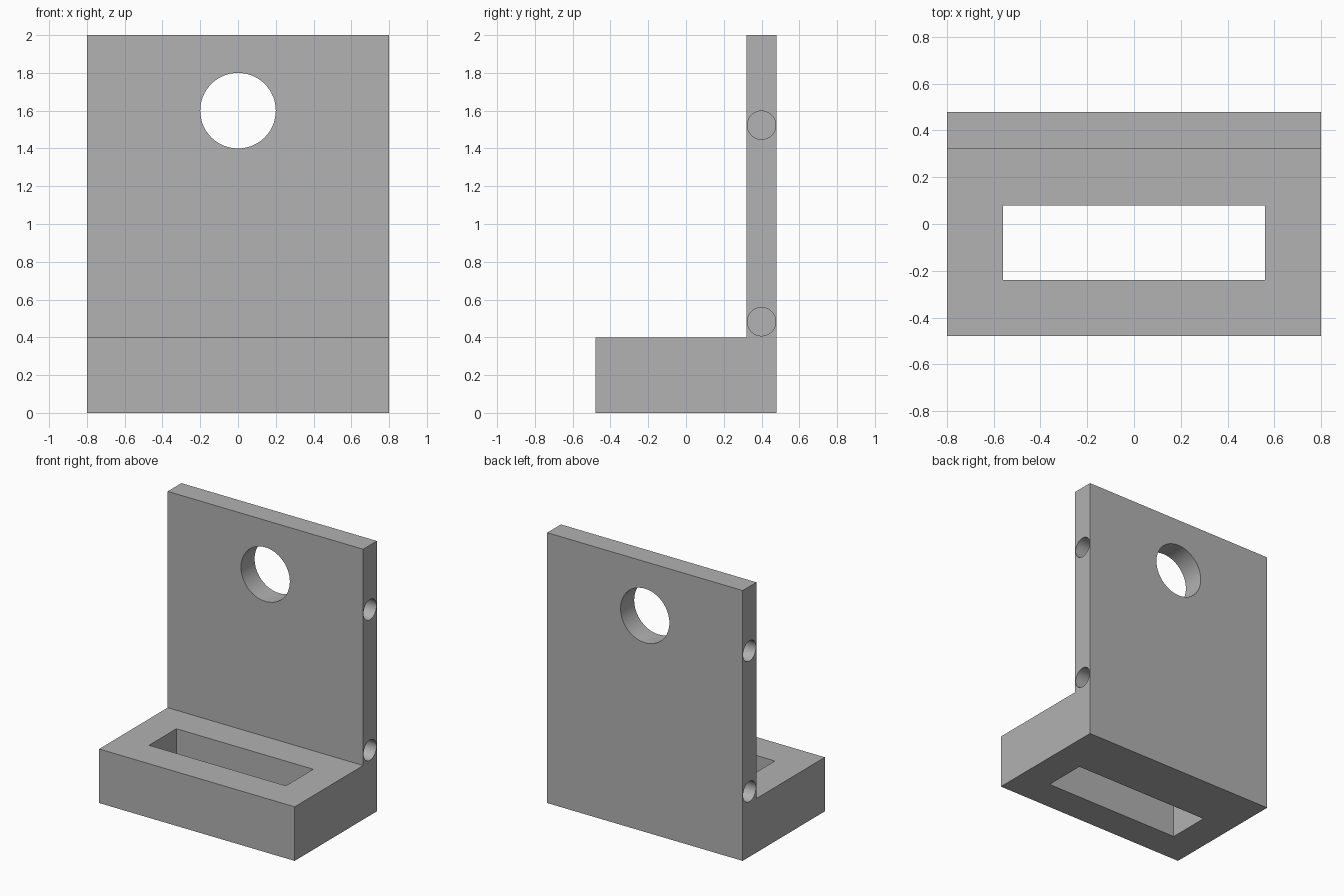
import bpy
import bmesh
from math import radians

default = bpy.data.objects.get("Cube")
if default:
    bpy.data.objects.remove(default, do_unlink=True)

WIDTH = 1.6

# Plain grey finish
grey = bpy.data.materials.new("plain grey")
grey.use_nodes = True
colour = (0.445, 0.445, 0.445, 1)
grey.diffuse_color = colour
grey.node_tree.nodes["Principled BSDF"].inputs["Base Color"].default_value = colour


def box_cutter(name, size, centre):
    bpy.ops.mesh.primitive_cube_add(size=1, location=centre)
    ob = bpy.context.object
    ob.name, ob.scale = name, size
    return ob


def round_cutter(name, radius, depth, centre, rotation):
    bpy.ops.mesh.primitive_cylinder_add(
        vertices=64, radius=radius, depth=depth, location=centre, rotation=rotation)
    ob = bpy.context.object
    ob.name = name
    return ob


# L-shaped bracket: side profile extruded across the width
profile = [(-0.48, 0), (0.48, 0), (0.48, 2), (0.32, 2), (0.32, 0.4), (-0.48, 0.4)]
bm = bmesh.new()
face = bm.faces.new([bm.verts.new((-WIDTH / 2, y, z)) for y, z in profile])
sweep = bmesh.ops.extrude_face_region(bm, geom=[face])
moved = [v for v in sweep["geom"] if isinstance(v, bmesh.types.BMVert)]
bmesh.ops.translate(bm, verts=moved, vec=(WIDTH, 0, 0))
bmesh.ops.recalc_face_normals(bm, faces=bm.faces)
mesh = bpy.data.meshes.new("angle_bracket")
bm.to_mesh(mesh)
bm.free()
bracket = bpy.data.objects.new("angle_bracket", mesh)
bpy.context.collection.objects.link(bracket)
mesh.materials.append(grey)

# Slot through the base and large hole through the upright plate
cutters = [
    box_cutter("base_slot", (1.12, 0.32, 1), (0, -0.08, 0.2)),
    round_cutter("plate_hole", 0.2, 0.6, (0, 0.4, 1.6), (radians(90), 0, 0)),
]

# Blind holes in both side edges of the plate
HOLE_DEPTH = 0.4
for side in (-1, 1):
    for z in (0.483, 1.523):
        cutters.append(round_cutter("edge_hole", 0.075, HOLE_DEPTH * 2,
                                    (side * WIDTH / 2, 0.4, z), (0, radians(90), 0)))

for cutter in cutters:
    cutter.hide_render = True
    cutter.data.materials.append(grey)
    cut = bracket.modifiers.new(cutter.name, "BOOLEAN")
    cut.operation, cut.solver, cut.object = "DIFFERENCE", "EXACT", cutter

# Apply the cuts, then drop the cutters
bpy.ops.object.select_all(action="DESELECT")
bpy.context.view_layer.objects.active = bracket
bracket.select_set(True)
for name in [m.name for m in bracket.modifiers]:
    bpy.ops.object.modifier_apply(modifier=name)
for cutter in cutters:
    bpy.data.objects.remove(cutter, do_unlink=True)

bpy.ops.object.shade_smooth_by_angle(angle=radians(30))
